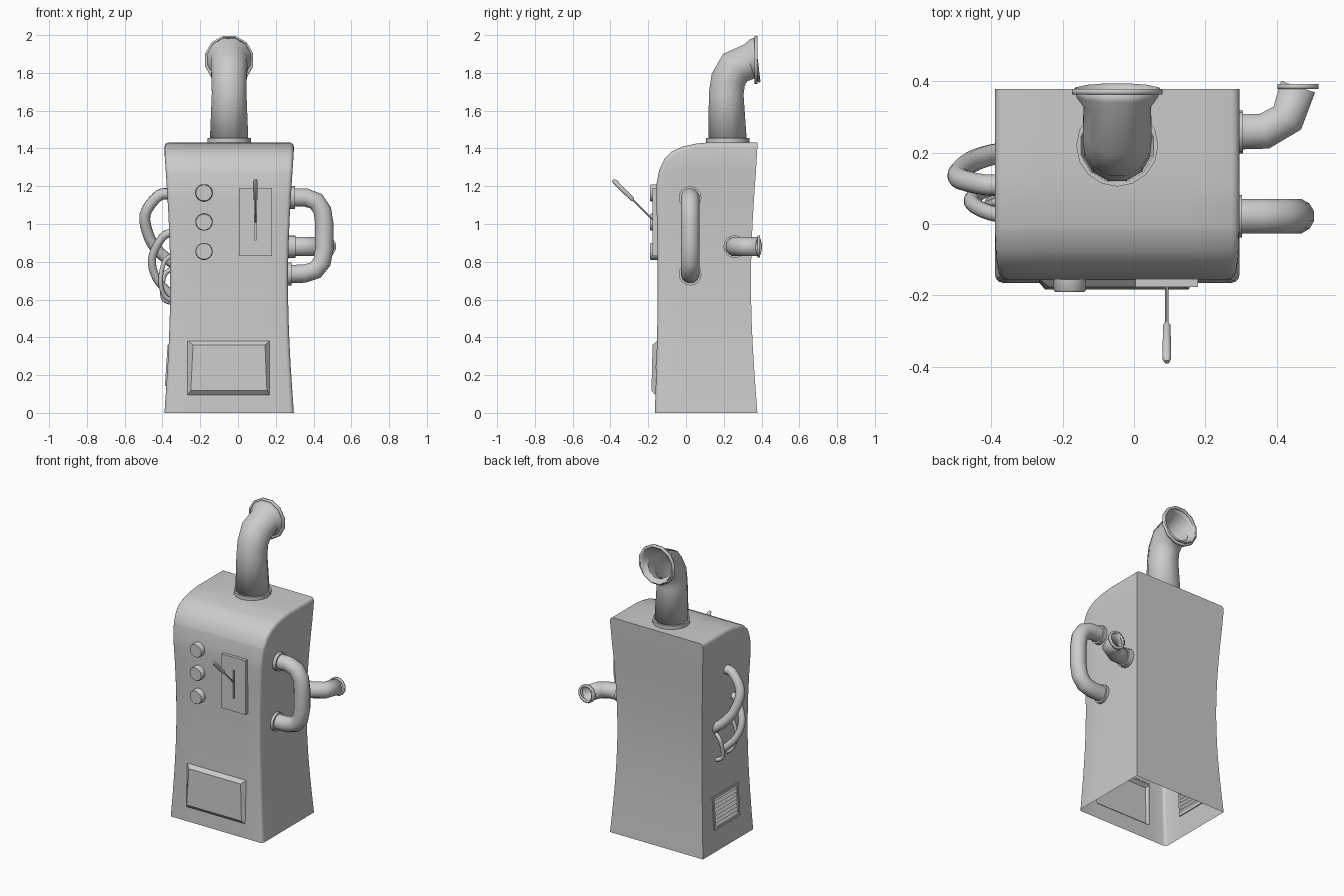
import bpy, bmesh
from math import sin, cos, pi, radians
from mathutils import Vector, Matrix

if "Cube" in bpy.data.objects:
    bpy.data.objects.remove(bpy.data.objects["Cube"])


def finish(bm, name, smooth=True):
    bmesh.ops.recalc_face_normals(bm, faces=bm.faces)
    me = bpy.data.meshes.new(name)
    bm.to_mesh(me)
    bm.free()
    ob = bpy.data.objects.new(name, me)
    bpy.context.collection.objects.link(ob)
    if smooth:
        bpy.ops.object.select_all(action='DESELECT')
        ob.select_set(True)
        bpy.context.view_layer.objects.active = ob
        bpy.ops.object.shade_smooth_by_angle(angle=radians(40))
    return ob


def box(name, centre, size, rot=None):
    bm = bmesh.new()
    m = Matrix.Translation(centre) @ (rot or Matrix()) @ Matrix.Diagonal((*size, 1))
    bmesh.ops.create_cube(bm, size=1, matrix=m)
    return finish(bm, name, False)


def rounded(points, steps=4):
    # Catmull-Rom path through the given points
    p = [Vector(q) for q in points]
    p = [2 * p[0] - p[1]] + p + [2 * p[-1] - p[-2]]
    out = []
    for a, b, c, d in zip(p, p[1:], p[2:], p[3:]):
        for k in range(steps):
            t = k / steps
            out.append(0.5 * (2 * b + (c - a) * t + (2 * a - 5 * b + 4 * c - d) * t * t
                              + (3 * b - a - 3 * c + d) * t ** 3))
    return out + [p[-2]]


def tube(name, points, radius, sides=12, wall=0, caps=False):
    p = [Vector(q) for q in points]
    radii = radius if isinstance(radius, list) else [radius] * len(p)
    bm = bmesh.new()
    rings, u, old = [], None, None
    for i, c in enumerate(p):
        a = (c - p[max(i - 1, 0)]).normalized()
        b = (p[min(i + 1, len(p) - 1)] - c).normalized()
        t = (a + b).normalized()
        if u is None:
            u = t.orthogonal().normalized()
        else:
            u = old.rotation_difference(t) @ u
        old = t
        v = t.cross(u)
        rings.append([bm.verts.new(c + radii[i] * (cos(2 * pi * k / sides) * u + sin(2 * pi * k / sides) * v))
                      for k in range(sides)])
    for r, s in zip(rings, rings[1:]):
        for k in range(sides):
            n = (k + 1) % sides
            bm.faces.new((r[k], r[n], s[n], s[k]))
    if caps:
        bm.faces.new(rings[0])
        bm.faces.new(rings[-1])
    ob = finish(bm, name)
    if wall:
        mod = ob.modifiers.new("wall", 'SOLIDIFY')
        mod.thickness = wall
        mod.offset = -1
    return ob


def disc(name, start, end, radius, sides=16):
    return tube(name, [start, end], radius, sides, caps=True)


# Body: side profile extruded across, edges rounded, then pinched at the waist
CX, HALF, TOP = -0.047, 0.3425, 1.432
HATCH = (-0.26, 0.16, 0.10, 0.375)
VENT = (-0.01, 0.24, 0.15, 0.35)


def waist(z):
    return 1 - 0.09 * sin(pi * min(max(z, 0) / 1.38, 1))


profile = [(0.378, 0), (0.378, TOP), (0.12, TOP), (0.05, 1.425), (-0.02, 1.409), (-0.075, 1.383),
           (-0.115, 1.345), (-0.145, 1.285), (-0.16, 1.22), (-0.165, 1.15), (-0.165, 0)]
bm = bmesh.new()
face = bm.faces.new([bm.verts.new((CX - HALF, y, z)) for y, z in profile])
ext = bmesh.ops.extrude_face_region(bm, geom=[face])
bmesh.ops.translate(bm, vec=(2 * HALF, 0, 0), verts=[g for g in ext['geom'] if isinstance(g, bmesh.types.BMVert)])
bmesh.ops.recalc_face_normals(bm, faces=bm.faces)
rim = []
for e in bm.edges:
    a, b = e.verts
    m = (a.co + b.co) / 2
    if abs(a.co.x - b.co.x) < 0.01 and m.y < 0.37 and m.z > 0.01:
        rim.append(e)
bmesh.ops.bevel(bm, geom=rim, offset=0.022, segments=3, profile=0.5, affect='EDGES')
bmesh.ops.delete(bm, geom=[f for f in bm.faces if f.calc_center_median().z < 0.001], context='FACES')
cuts = [((0, 0, z), (0, 0, 1)) for z in
        [0.1, 0.15, 0.25, 0.35, 0.375, 0.48, 0.6, 0.7, 0.8, 0.92, 1.04, 1.16, 1.28]]
cuts += [((x, 0, 0), (1, 0, 0)) for x in HATCH[:2]] + [((0, y, 0), (0, 1, 0)) for y in VENT[:2]]
for co, no in cuts:
    bmesh.ops.bisect_plane(bm, geom=bm.verts[:] + bm.edges[:] + bm.faces[:], plane_co=co, plane_no=no)
# openings behind the hatch and the vent
holes = []
for f in bm.faces:
    c = f.calc_center_median()
    if c.y < -0.16 and HATCH[0] < c.x < HATCH[1] and HATCH[2] < c.z < HATCH[3]:
        holes.append(f)
    if c.x < CX - HALF + 0.001 and VENT[0] < c.y < VENT[1] and VENT[2] < c.z < VENT[3]:
        holes.append(f)
bmesh.ops.delete(bm, geom=holes, context='FACES')
for v in bm.verts:
    s = waist(v.co.z)
    v.co.x = CX + (v.co.x - CX) * s
    v.co.y *= s
finish(bm, "body")

# Front hatch: raised panel with sloping borders, open behind
bm = bmesh.new()
outer = [bm.verts.new(v) for v in [(-0.267, -0.163, 0.095), (0.167, -0.163, 0.095),
                                   (0.167, -0.153, 0.382), (-0.267, -0.153, 0.382)]]
inner = [bm.verts.new(v) for v in [(-0.25, -0.183, 0.118), (0.153, -0.183, 0.118),
                                   (0.143, -0.177, 0.36), (-0.238, -0.177, 0.36)]]
bm.faces.new(inner)
for k in range(4):
    n = (k + 1) % 4
    bm.faces.new((outer[k], outer[n], inner[n], inner[k]))
finish(bm, "hatch", False)

# Side vent: frame and tilted slats
lean = Matrix.Rotation(0.065, 4, 'Y')
vx = CX - HALF * waist(0.25)
mid = Vector((vx, 0.115, 0.25))
for name, dy, dz, sy, sz in [("vent_frame_top", 0, 0.1, 0.27, 0.016), ("vent_frame_bottom", 0, -0.1, 0.27, 0.016),
                             ("vent_frame_front", -0.127, 0, 0.016, 0.2), ("vent_frame_back", 0.127, 0, 0.016, 0.2)]:
    box(name, mid + lean @ Vector((0, dy, dz)), (0.014, sy, sz), lean)
for k in range(8):
    box("vent_slat", mid + lean @ Vector((0.004, 0, -0.084 + k * 0.024)), (0.005, 0.25, 0.024),
        Matrix.Rotation(0.6, 4, 'Y'))

# Three round dials
for z in (0.855, 1.01, 1.165):
    tube("dial", [(-0.18, -0.14, z), (-0.18, -0.185, z), (-0.18, -0.19, z)], [0.046, 0.046, 0.042], 20, caps=True)

# Lever plate with slot
plate = box("lever_plate", (0.092, -0.162, 1.01), (0.176, 0.03, 0.36))
cutter = box("slot_cutter", (0.092, -0.175, 1.01), (0.01, 0.03, 0.19))
cutter.hide_render = True
cutter.hide_set(True)
mod = plate.modifiers.new("slot", 'BOOLEAN')
mod.object = cutter
mod.operation = 'DIFFERENCE'

# Lever
disc("lever_rod", (0.092, -0.165, 1.012), (0.092, -0.285, 1.132), 0.005, 8)
tube("lever_grip", [(0.092, y, z) for y, z in [(-0.278, 1.125), (-0.286, 1.133), (-0.375, 1.222), (-0.387, 1.234)]],
     [0.006, 0.011, 0.013, 0.007], 10, caps=True)

# Chimney stack with flared mouth
stack = [(0.22, 1.43), (0.213, 1.69), (0.224, 1.765), (0.26, 1.828), (0.335, 1.86), (0.36, 1.866), (0.378, 1.868)]
tube("stack_pipe", [(CX, y, z) for y, z in stack], [0.106, 0.095, 0.096, 0.1, 0.097, 0.118, 0.124], 12, wall=0.008)
tube("stack_mouth_rim", [(CX, 0.363, 1.868), (CX, 0.379, 1.868)], 0.132, 12, wall=0.016)
disc("stack_flange", (CX, 0.22, 1.42), (CX, 0.22, 1.455), 0.115)

# Looped pipe on the right side
loop = [(0.25, 1.14), (0.36, 1.14), (0.415, 1.12), (0.447, 1.07), (0.457, 1.0),
        (0.457, 0.87), (0.445, 0.8), (0.41, 0.755), (0.35, 0.737), (0.24, 0.735)]
tube("loop_pipe", [(x, 0.022, z) for x, z in loop], 0.05)
disc("loop_flange_top", (0.27, 0.022, 1.14), (0.303, 0.022, 1.14), 0.06)
disc("loop_flange_bottom", (0.25, 0.022, 0.735), (0.283, 0.022, 0.735), 0.06)

# Open outlet pipe on the right side
tube("outlet_pipe", [(0.25, 0.258, 0.88), (0.365, 0.26, 0.88), (0.43, 0.297, 0.88), (0.46, 0.385, 0.88)],
     0.052, wall=0.008)
tube("outlet_rim", [(0.46, 0.379, 0.88), (0.46, 0.393, 0.88)], 0.06, 12, wall=0.014)
disc("outlet_flange", (0.25, 0.258, 0.88), (0.305, 0.258, 0.88), 0.06)

# Tangled hoses on the left side
hoses = [(0.03, [(-0.35, 0.11, 1.16), (-0.42, 0.11, 1.15), (-0.492, 0.13, 1.05), (-0.47, 0.165, 0.93),
                 (-0.415, 0.19, 0.85), (-0.34, 0.205, 0.79)]),
         (0.022, [(-0.34, 0.025, 0.96), (-0.40, 0.03, 0.93), (-0.455, 0.06, 0.82), (-0.43, 0.09, 0.71),
                  (-0.34, 0.115, 0.61)]),
         (0.013, [(-0.34, 0.19, 0.77), (-0.39, 0.2, 0.73), (-0.4, 0.185, 0.65), (-0.39, 0.18, 0.6),
                  (-0.34, 0.2, 0.58)]),
         (0.012, [(-0.34, 0.07, 0.84), (-0.39, 0.06, 0.8), (-0.41, 0.055, 0.7), (-0.39, 0.075, 0.62),
                  (-0.34, 0.09, 0.59)])]
for r, path in hoses:
    tube("hose", rounded(path), r, 10)
